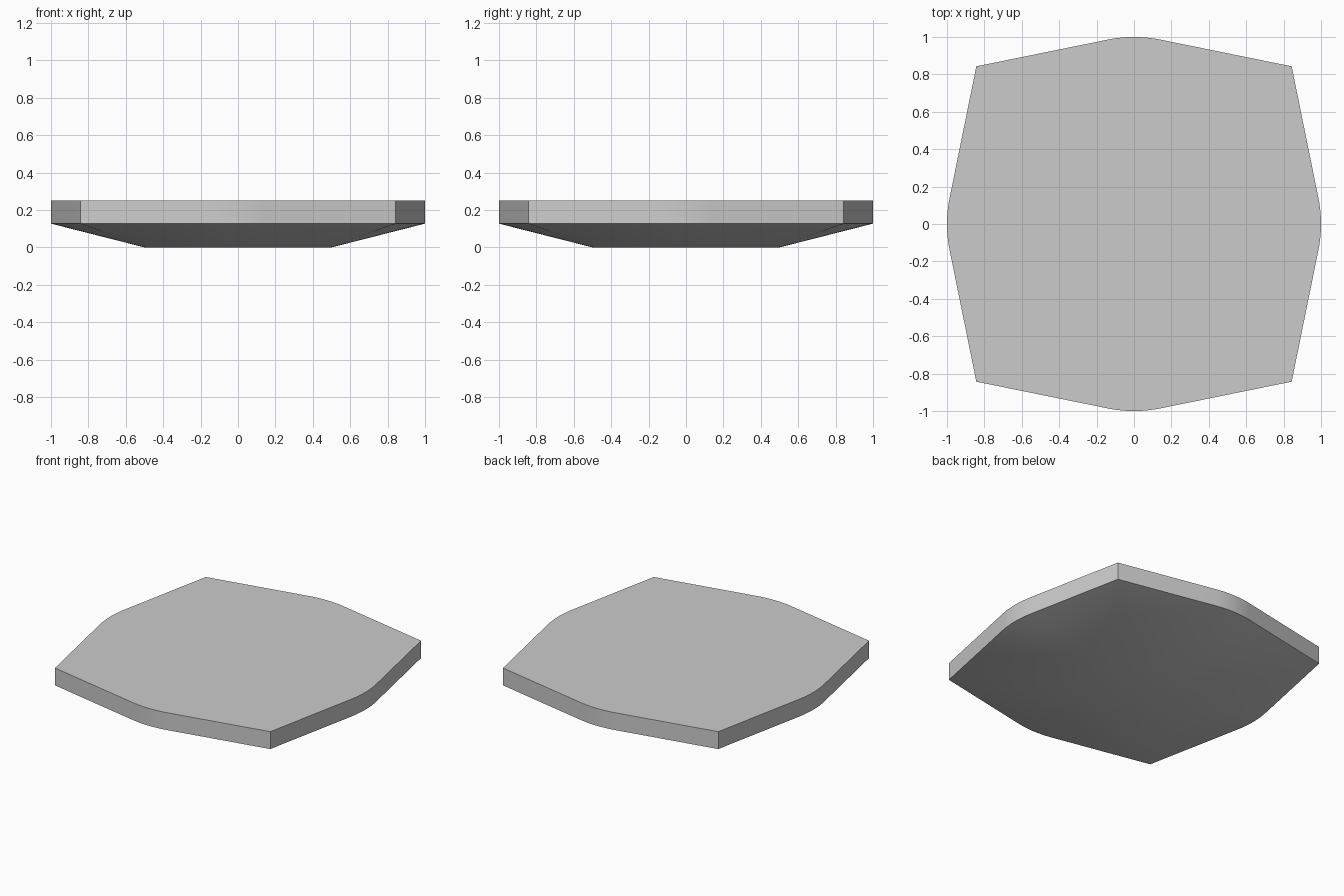
import bpy, bmesh, math

cube = bpy.data.objects.get("Cube")
if cube:
    bpy.data.objects.remove(cube, do_unlink=True)

RIM_Z, TOP_Z = 0.127, 0.25   # lower and upper edge of the upright rim
FOOT_R = 0.5                 # radius of the flat round underside
ARC_R = 0.7                  # radius of the rounded middle of each side
CORNER = 0.843
SLOPE = math.radians(11.5)   # slant of the straight runs beside each arc


def outline():
    """Four bowed sides: a corner followed by a shallow arc, turned by quarters."""
    side = [(-CORNER, -CORNER)]
    for i in range(13):
        a = SLOPE * (i / 6 - 1)
        side.append((ARC_R * math.sin(a), ARC_R - 1 - ARC_R * math.cos(a)))
    points = []
    for _ in range(4):
        points += side
        side = [(-y, x) for x, y in side]
    return points


def circle(radius, count):
    return [(radius * math.cos(math.tau * i / count),
             radius * math.sin(math.tau * i / count)) for i in range(count)]


# Rim outline skinned down to the round foot
bm = bmesh.new()
for ring, z in ((outline(), TOP_Z), (outline(), RIM_Z), (circle(FOOT_R, 96), 0)):
    for x, y in ring:
        bm.verts.new((x, y, z))
bmesh.ops.convex_hull(bm, input=bm.verts[:])

# Merge the flat top and bottom into single faces
for level in (0, TOP_Z):
    flat = [f for f in bm.faces if all(abs(v.co.z - level) < 1e-5 for v in f.verts)]
    bmesh.ops.dissolve_faces(bm, faces=flat)
bmesh.ops.recalc_face_normals(bm, faces=bm.faces[:])

mesh = bpy.data.meshes.new("slab")
bm.to_mesh(mesh)
bm.free()
slab = bpy.data.objects.new("slab", mesh)
bpy.context.collection.objects.link(slab)

# Plain grey finish
grey = bpy.data.materials.new("light_grey")
grey.use_nodes = True
colour = (0.6, 0.6, 0.6, 1)
grey.diffuse_color = colour
grey.node_tree.nodes["Principled BSDF"].inputs["Base Color"].default_value = colour
mesh.materials.append(grey)

# Smooth underside and arcs, crisp rim and corners
bpy.ops.object.select_all(action="DESELECT")
slab.select_set(True)
bpy.context.view_layer.objects.active = slab
bpy.ops.object.shade_smooth_by_angle(angle=math.radians(30))
